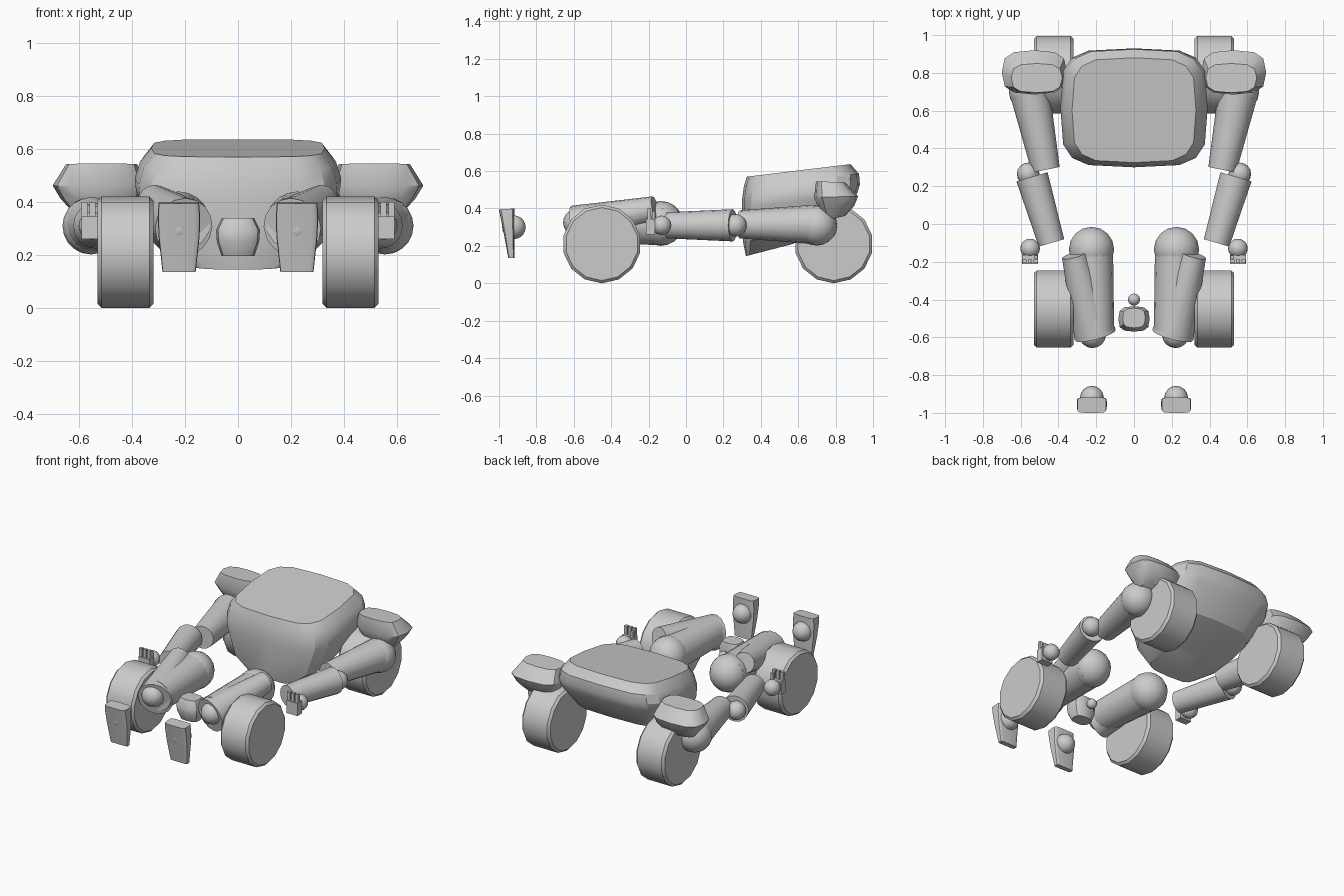
import bpy, bmesh, math
from mathutils import Vector

if "Cube" in bpy.data.objects:
    bpy.data.objects.remove(bpy.data.objects["Cube"])


def finish(name, bm, angle=35):
    """Smooth shading with sharp creases, then link the object."""
    bmesh.ops.recalc_face_normals(bm, faces=bm.faces[:])
    for f in bm.faces:
        f.smooth = True
    for e in bm.edges:
        if len(e.link_faces) == 2 and e.calc_face_angle() > math.radians(angle):
            e.smooth = False
    me = bpy.data.meshes.new(name)
    bm.to_mesh(me)
    bm.free()
    ob = bpy.data.objects.new(name, me)
    bpy.context.collection.objects.link(ob)
    return ob


def skin(name, rings, angle=35):
    """Closed skin through equal-length point rings."""
    bm = bmesh.new()
    rows = [[bm.verts.new(p) for p in ring] for ring in rings]
    n = len(rows[0])
    for a, b in zip(rows, rows[1:]):
        for i in range(n):
            j = (i + 1) % n
            bm.faces.new((a[i], a[j], b[j], b[i]))
    bm.faces.new(rows[0])
    bm.faces.new(rows[-1])
    return finish(name, bm, angle)


def loft(name, sections, side=1, power=4, count=16, angle=35):
    """Rounded-rectangle sections: x0, x1, y0, y1, z at y0, z at y1."""
    rings = []
    for x0, x1, y0, y1, z0, z1 in sections:
        ring = []
        for i in range(count):
            t = math.tau * i / count
            c, s = math.cos(t), math.sin(t)
            u = 0.5 + 0.5 * math.copysign(abs(c) ** (2 / power), c)
            v = 0.5 + 0.5 * math.copysign(abs(s) ** (2 / power), s)
            ring.append((side * (x0 + (x1 - x0) * u), y0 + (y1 - y0) * v, z0 + (z1 - z0) * v))
        rings.append(ring)
    return skin(name, rings, angle)


def tube(name, stations, side=1, sides=16):
    """Round sections (point, radius) along a straight axis."""
    pts = [(Vector((side * p[0], p[1], p[2])), r) for p, r in stations]
    q = (pts[-1][0] - pts[0][0]).to_track_quat('Z', 'Y')
    rings = []
    for p, r in pts:
        angles = [math.pi / 2 + math.tau * i / sides for i in range(sides)]
        rings.append([p + q @ Vector((r * math.cos(a), r * math.sin(a), 0)) for a in angles])
    return skin(name, rings)


def ball(name, p, r, side=1):
    bm = bmesh.new()
    bmesh.ops.create_uvsphere(bm, u_segments=16, v_segments=10, radius=r)
    bmesh.ops.translate(bm, verts=bm.verts[:], vec=(side * p[0], p[1], p[2]))
    return finish(name, bm)


def box(name, x0, x1, y0, y1, z0, z1, side=1):
    corners = [(x0, y0), (x1, y0), (x1, y1), (x0, y1)]
    return skin(name, [[(side * x, y, z) for x, y in corners] for z in (z0, z1)])


# Chest shell, tapering down to the front
loft("torso", [
    (-.18, .18, .32, .57, .145, .21),
    (-.31, .31, .305, .80, .22, .32),
    (-.385, .385, .30, .915, .40, .48),
    (-.39, .39, .30, .93, .45, .53),
    (-.37, .37, .31, .925, .52, .585),
    (-.328, .328, .325, .88, .57, .637)], angle=28)

# Head and neck joint
loft("head", [
    (-.062, .062, -.545, -.45, .197, .197),
    (-.08, .08, -.57, -.435, .25, .25),
    (-.083, .083, -.57, -.435, .295, .295),
    (-.06, .06, -.55, -.445, .34, .34)], power=3, count=12)
ball("neck_joint", (0, -.40, .27), .032)

for s, tag in ((1, "right"), (-1, "left")):
    # Wheels
    for pos, y in (("front", -.45), ("rear", .79)):
        tube(f"{pos}_wheel_{tag}", [
            ((.32, y, .21), .195), ((.335, y, .21), .21),
            ((.515, y, .21), .21), ((.53, y, .21), .195)], s, 14)

    # Shoulder and arm
    loft(f"shoulder_{tag}", [
        (.42, .61, .74, .85, .335, .36),
        (.375, .67, .705, .90, .41, .415),
        (.355, .70, .685, .92, .46, .465),
        (.38, .65, .695, .85, .545, .54)], s, power=3, count=12)
    ball(f"shoulder_joint_{tag}", (.555, .70, .31), .108, s)
    tube(f"upper_arm_{tag}", [((.55, .69, .315), .105), ((.467, .287, .315), .075)], s)
    ball(f"elbow_joint_{tag}", (.56, .265, .31), .06, s)
    tube(f"forearm_{tag}", [((.54, .25, .31), .086), ((.437, -.10, .31), .07)], s)
    ball(f"wrist_joint_{tag}", (.55, -.13, .31), .052, s)

    # Hand
    box(f"palm_{tag}", .508, .592, -.213, -.165, .26, .345, s)
    for i in range(3):
        x = .52 + .03 * i
        box(f"finger_{i}_{tag}", x - .011, x + .011, -.207, -.187, .34, .40, s)
    box(f"thumb_{tag}", .512, .53, -.182, -.166, .34, .385, s)

    # Leg
    ball(f"knee_joint_{tag}", (.225, -.135, .32), .12, s)
    tube(f"shin_{tag}", [((.228, -.12, .32), .117), ((.205, -.57, .32), .10)], s)
    tube(f"thigh_{tag}", [((.317, -.165, .40), .066), ((.205, -.588, .305), .112)], s)
    ball(f"hip_joint_{tag}", (.22, -.585, .325), .072, s)

    # Foot
    ball(f"ankle_joint_{tag}", (.223, -.92, .30), .063, s)
    loft(f"foot_{tag}", [
        (.16, .285, -.95, -.918, .135, .135),
        (.145, .30, -.975, -.918, .27, .27),
        (.143, .303, -.99, -.918, .345, .345),
        (.147, .30, -1.0, -.918, .395, .40)], s, power=6, count=16)
